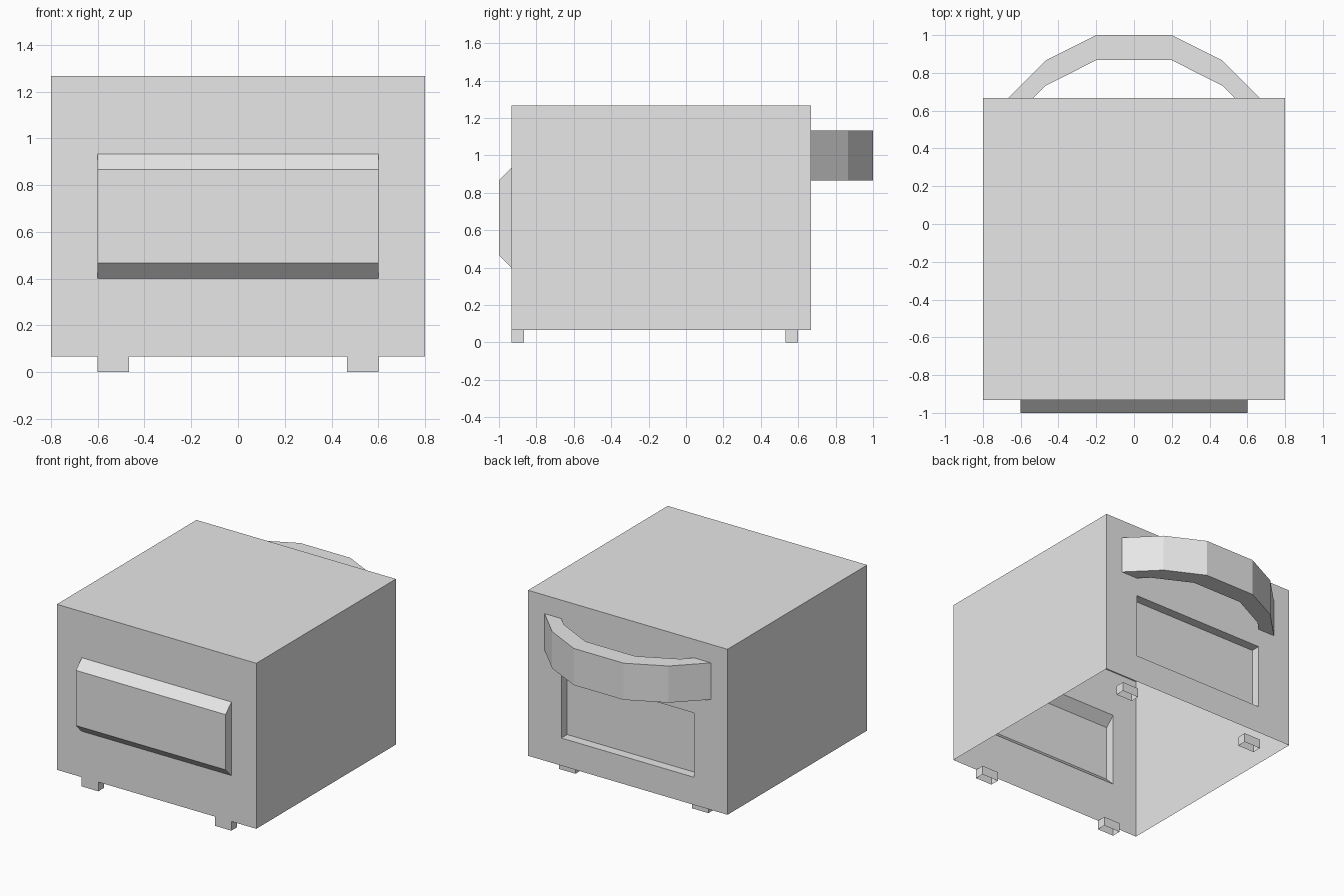
import bpy
import bmesh

cube = bpy.data.objects.get("Cube")
if cube:
    bpy.data.objects.remove(cube, do_unlink=True)

grey = bpy.data.materials.new("plain grey")
grey.use_nodes = True
grey.diffuse_color = (0.8, 0.8, 0.8, 1)
grey.node_tree.nodes["Principled BSDF"].inputs["Base Color"].default_value = (0.8, 0.8, 0.8, 1)


def finish(name, bm):
    bmesh.ops.recalc_face_normals(bm, faces=bm.faces)
    mesh = bpy.data.meshes.new(name)
    bm.to_mesh(mesh)
    bm.free()
    mesh.materials.append(grey)
    obj = bpy.data.objects.new(name, mesh)
    bpy.context.collection.objects.link(obj)
    return obj


# Body: rectangles lofted front to back, open underneath.
# Each ring is half width, bottom, top, depth.
BOTTOM, TOP, FRONT, BACK = 0.067, 1.267, -0.933, 0.667
rings = [
    (0.6, 0.467, 0.867, -1.0),      # raised front panel
    (0.6, 0.4, 0.933, FRONT),
    (0.8, BOTTOM, TOP, FRONT),      # outer shell
    (0.8, BOTTOM, TOP, BACK),
    (0.533, 0.267, 0.733, BACK),    # sunken back panel
    (0.533, 0.267, 0.733, 0.6),
]
bm = bmesh.new()
loops = []
for w, low, high, y in rings:
    corners = ((-w, low), (w, low), (w, high), (-w, high))
    loops.append([bm.verts.new((x, y, z)) for x, z in corners])
for i, (a, b) in enumerate(zip(loops, loops[1:])):
    for k in range(4):
        if i == 2 and k == 0:
            continue  # open underside
        n = (k + 1) % 4
        bm.faces.new((a[k], a[n], b[n], b[k]))
bm.faces.new(loops[0])
bm.faces.new(loops[-1])
finish("body", bm)


# Feet: short sleeves open at both ends
def foot(name, side, y):
    x0, x1, depth = 0.467 * side, 0.6 * side, 0.067
    bm = bmesh.new()
    corners = ((x0, y), (x1, y), (x1, y + depth), (x0, y + depth))
    low, high = [[bm.verts.new((px, py, z)) for px, py in corners] for z in (0, BOTTOM)]
    for k in range(4):
        n = (k + 1) % 4
        bm.faces.new((low[k], low[n], high[n], high[k]))
    finish(name, bm)


for side, label in ((1, "left"), (-1, "right")):
    foot("front_foot_" + label, side, FRONT)
    foot("back_foot_" + label, side, 0.533)

# Handle: faceted arch standing out from the back
outer = [(0.667, BACK), (0.467, 0.867), (0.2, 1.0)]
inner = [(0.533, BACK), (0.467, 0.733), (0.2, 0.867)]


def arch(points):
    return points + [(-x, y) for x, y in reversed(points)]


bm = bmesh.new()
sections = []
for (ox, oy), (ix, iy) in zip(arch(outer), arch(inner)):
    sections.append([bm.verts.new(p) for p in (
        (ox, oy, 0.867), (ox, oy, 1.133), (ix, iy, 1.133), (ix, iy, 0.867))])
for a, b in zip(sections, sections[1:]):
    for k in range(4):
        n = (k + 1) % 4
        bm.faces.new((a[k], a[n], b[n], b[k]))
finish("handle", bm)
